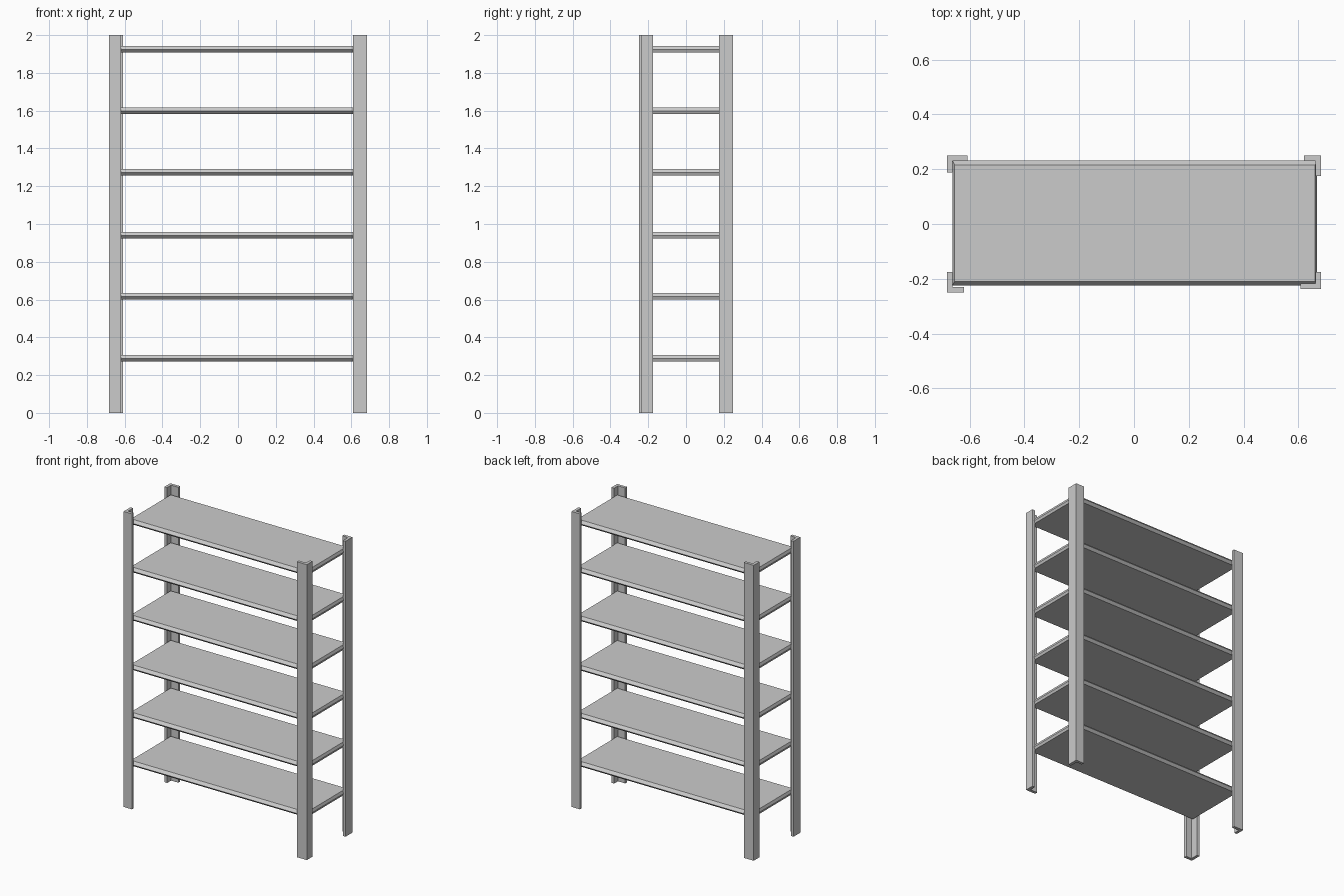
import bpy, bmesh

if "Cube" in bpy.data.objects:
    bpy.data.objects.remove(bpy.data.objects["Cube"])


def add_object(name, bm):
    bmesh.ops.recalc_face_normals(bm, faces=bm.faces)
    mesh = bpy.data.meshes.new(name)
    bm.to_mesh(mesh)
    bm.free()
    obj = bpy.data.objects.new(name, mesh)
    bpy.context.collection.objects.link(obj)
    return obj


def loft(name, rings):
    """Skin a stack of closed rings and cap both ends."""
    bm = bmesh.new()
    loops = [[bm.verts.new(p) for p in ring] for ring in rings]
    n = len(loops[0])
    for a, b in zip(loops, loops[1:]):
        for i in range(n):
            j = (i + 1) % n
            bm.faces.new((a[i], a[j], b[j], b[i]))
    bm.faces.new(loops[0][::-1])
    bm.faces.new(loops[-1])
    return add_object(name, bm)


# Corner posts: L-section angles, each a quarter turn of its neighbour
T = 0.02
LONG, SHORT = 0.074, 0.062
posts = [
    ("front_left_post", -0.682, -0.25, SHORT, LONG),
    ("front_right_post", 0.682, -0.238, LONG, SHORT),
    ("back_right_post", 0.682, 0.25, SHORT, LONG),
    ("back_left_post", -0.682, 0.25, LONG, SHORT),
]
for name, cx, cy, lx, ly in posts:
    sx = -1 if cx > 0 else 1
    sy = -1 if cy > 0 else 1
    section = [(0, 0), (lx, 0), (lx, T), (T, T), (T, ly), (0, ly)]
    loft(name, [[(cx + sx * x, cy + sy * y, z) for x, y in section]
                for z in (0, 2)])

# Shelves: thin boards whose edges slope out to a middle ridge
X0, X1, Y0, Y1 = -0.662, 0.668, -0.225, 0.232
IN_X, IN_Y = 0.007, 0.016


def shelf_ring(z, f):
    a, b = IN_X * f, IN_Y * f
    return [(X0 + a, Y0 + b, z), (X1 - a, Y0 + b, z),
            (X1 - a, Y1 - b, z), (X0 + a, Y1 - b, z)]


for i, top in enumerate((0.307, 0.634, 0.957, 1.292, 1.618, 1.942)):
    loft(f"shelf_{i + 1}", [shelf_ring(top - 0.035, 1),
                            shelf_ring(top - 0.019, 0),
                            shelf_ring(top, 1)])
